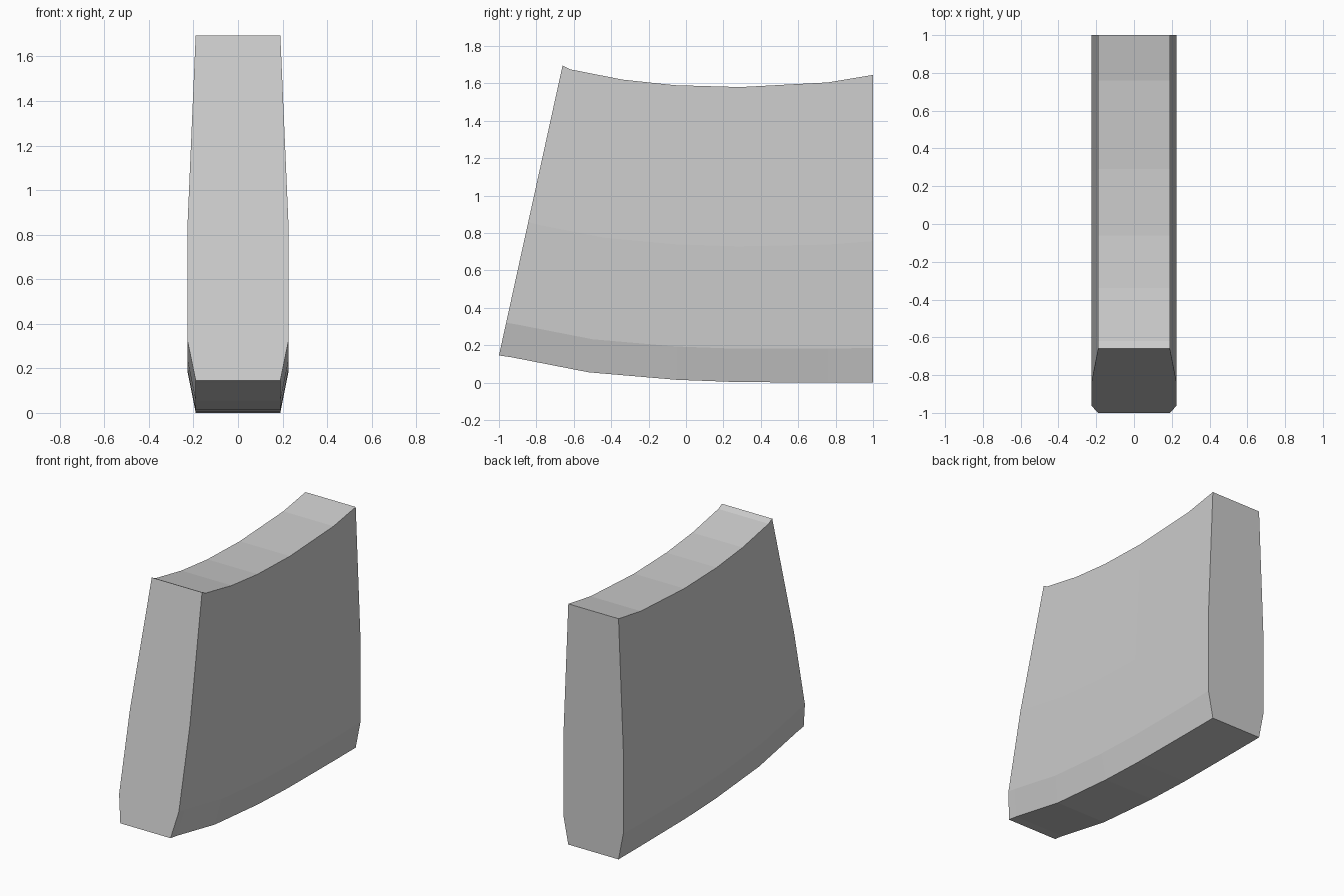
import bpy, bmesh

cube = bpy.data.objects.get("Cube")
if cube:
    bpy.data.objects.remove(cube, do_unlink=True)

# Plain stone grey
grey = bpy.data.materials.new("light_grey")
grey.use_nodes = True
colour = (0.6, 0.6, 0.6, 1)
grey.diffuse_color = colour
grey.node_tree.nodes["Principled BSDF"].inputs["Base Color"].default_value = colour

# Side profile stations, front to back: bottom edge and top edge as (y, z)
bottom = [(-1, .145), (-.93, .135), (-.52, .055), (-.05, .015), (.27, .003), (.76, 0), (1, 0)]
top = [(-.66, 1.695), (-.62, 1.675), (-.34, 1.62), (-.06, 1.59), (.29, 1.58), (.76, 1.605), (1, 1.645)]
# Rows up the side: fraction of the height and half width
rows = [(0, .19), (.113, .226), (.46, .226), (1, .19)]


def section(bm, low, high):
    """One eight-sided cross-section between a bottom and a top point."""
    side = [(w, low[0] + (high[0] - low[0]) * t, low[1] + (high[1] - low[1]) * t)
            for t, w in rows]
    ring = side + [(-x, y, z) for x, y, z in reversed(side)]
    return [bm.verts.new(p) for p in ring]


# Curved slab lofted through the sections, closed at both ends
bm = bmesh.new()
rings = [section(bm, a, b) for a, b in zip(bottom, top)]
for r, s in zip(rings, rings[1:]):
    for i in range(len(r)):
        j = (i + 1) % len(r)
        bm.faces.new((r[i], r[j], s[j], s[i]))
for ring in (rings[0], rings[-1]):
    bm.faces.new(ring)
bmesh.ops.recalc_face_normals(bm, faces=bm.faces)

mesh = bpy.data.meshes.new("curved_block")
bm.to_mesh(mesh)
bm.free()
mesh.materials.append(grey)
block = bpy.data.objects.new("curved_block", mesh)
bpy.context.collection.objects.link(block)
